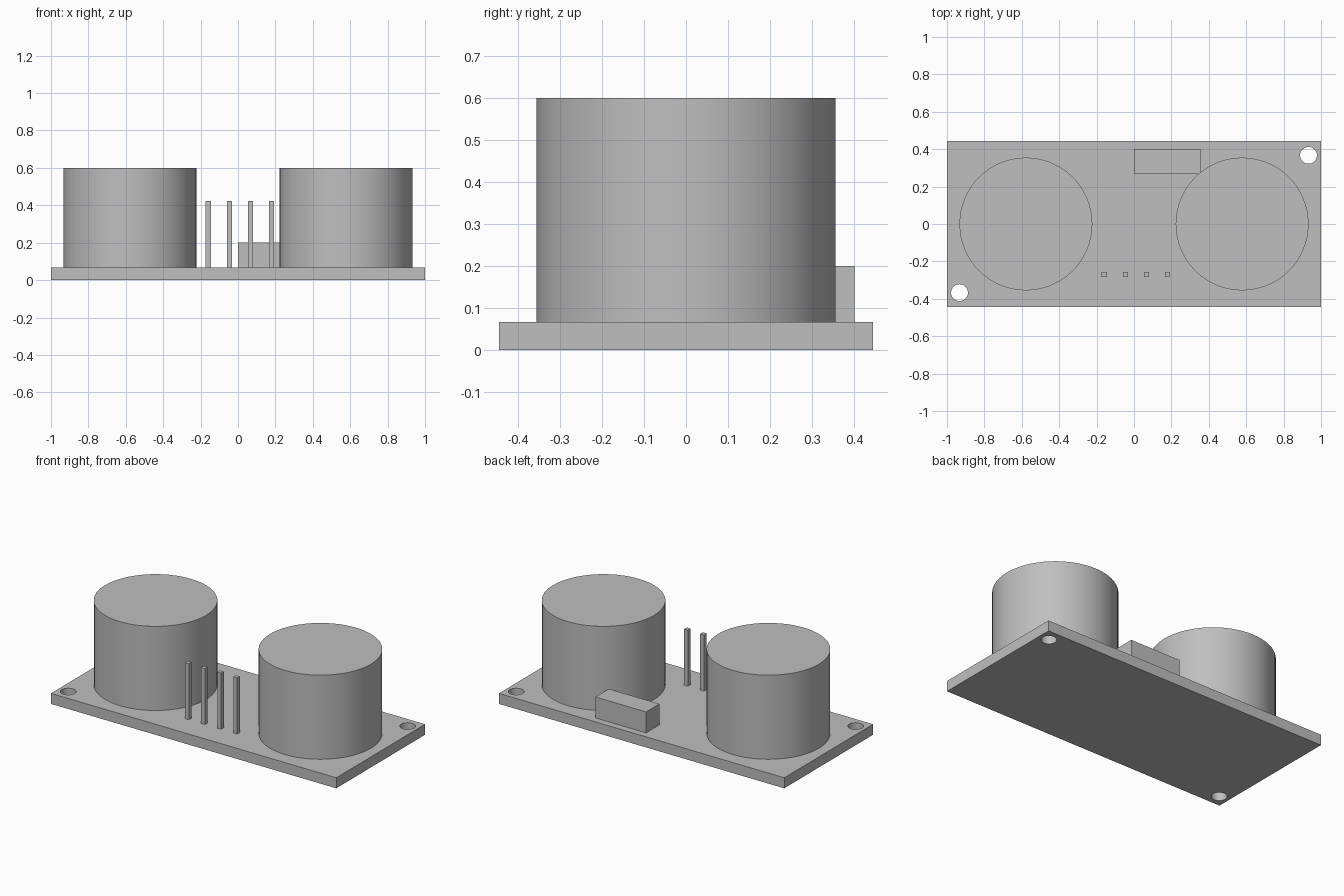
import bpy, math

cube = bpy.data.objects.get("Cube")
if cube:
    bpy.data.objects.remove(cube, do_unlink=True)

grey = bpy.data.materials.new("plain grey")
grey.use_nodes = True
colour = (0.52, 0.52, 0.52, 1)
grey.diffuse_color = colour
grey.node_tree.nodes["Principled BSDF"].inputs["Base Color"].default_value = colour

BOARD_TOP = 0.067


def box(name, x, y, z):
    """Box spanning the given (low, high) ranges."""
    bpy.ops.mesh.primitive_cube_add(size=1, location=[sum(r) / 2 for r in (x, y, z)])
    ob = bpy.context.object
    ob.name = name
    ob.scale = [r[1] - r[0] for r in (x, y, z)]
    bpy.ops.object.transform_apply(location=False, rotation=False, scale=True)
    ob.data.materials.append(grey)
    return ob


def cylinder(name, x, y, radius, z, sides):
    bpy.ops.mesh.primitive_cylinder_add(vertices=sides, radius=radius, depth=z[1] - z[0],
                                        location=(x, y, sum(z) / 2))
    ob = bpy.context.object
    ob.name = name
    ob.data.materials.append(grey)
    bpy.ops.object.shade_smooth_by_angle(angle=math.radians(30))
    return ob


# Circuit board with two mounting holes in opposite corners
board = box("circuit_board", (-1, 1), (-0.444, 0.444), (0, BOARD_TOP))
for side, sign in (("left", 1), ("right", -1)):
    cutter = cylinder(side + "_hole_cutter", sign * 0.933, sign * 0.367, 0.045, (-0.1, 0.2), 32)
    cutter.hide_render = True
    cutter.hide_set(True)
    cutter.display_type = 'WIRE'
    hole = board.modifiers.new(side + "_hole", 'BOOLEAN')
    hole.operation = 'DIFFERENCE'
    hole.solver = 'EXACT'
    hole.object = cutter

# Pair of round transducer cans
for side, sign in (("left", 1), ("right", -1)):
    cylinder(side + "_transducer", sign * 0.578, 0, 0.355, (BOARD_TOP, 0.6), 64)

# Crystal housing at the back edge
box("crystal_housing", (0, 0.355), (0.267, 0.4), (BOARD_TOP, 0.2))

# Row of four upright header pins
for i in range(4):
    x = -0.159 + i * 0.113
    box(f"header_pin_{i + 1}", (x - 0.0135, x + 0.0135), (-0.284, -0.257), (BOARD_TOP, 0.422))
